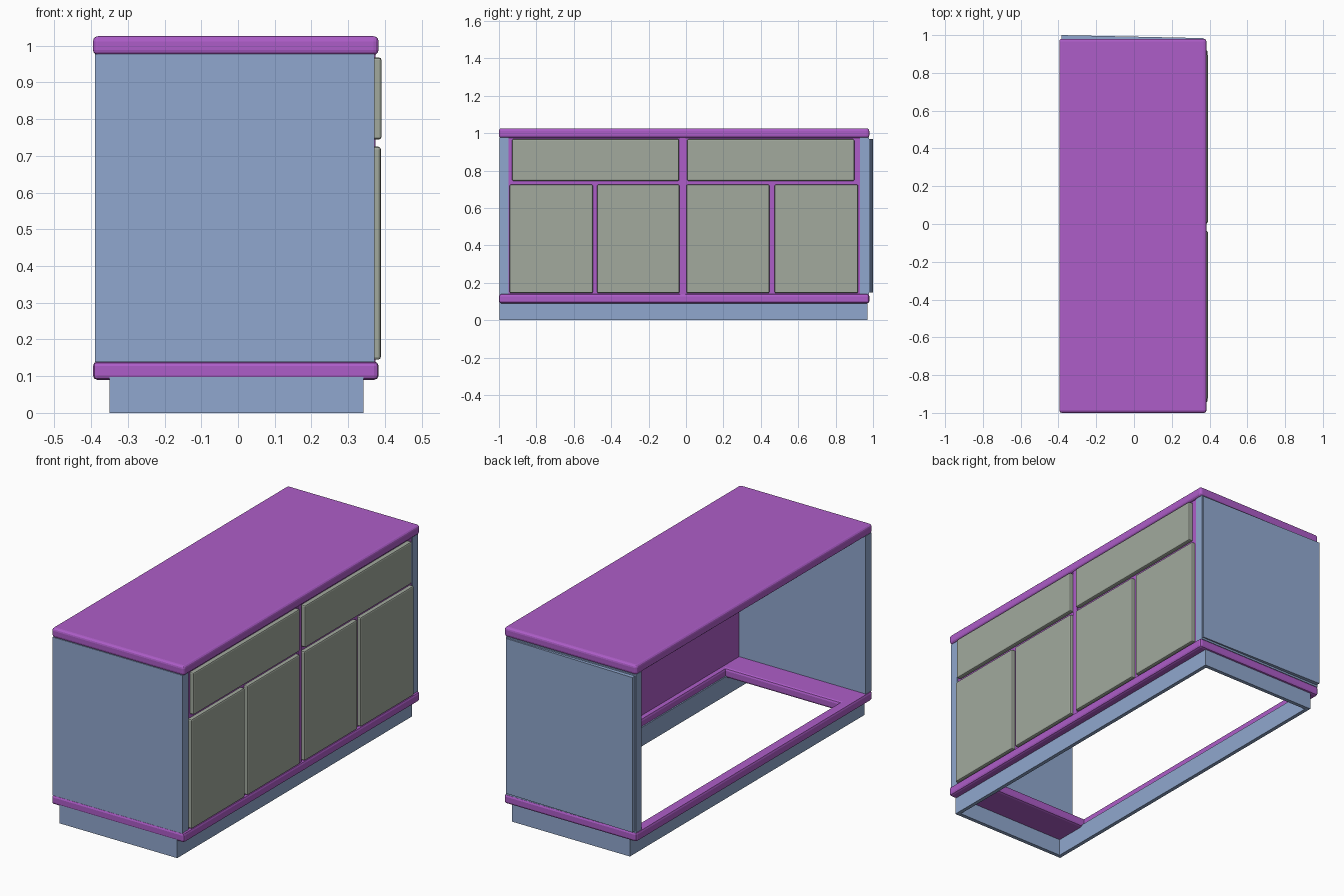
import bpy, bmesh

if "Cube" in bpy.data.objects:
    bpy.data.objects.remove(bpy.data.objects["Cube"])


def material(name, rgb):
    m = bpy.data.materials.new(name)
    m.diffuse_color = (*rgb, 1)
    m.use_nodes = True
    m.node_tree.nodes["Principled BSDF"].inputs["Base Color"].default_value = m.diffuse_color
    return m


PURPLE = material("purple", (0.42, 0.11, 0.58))
BLUE = material("blue", (0.28, 0.39, 0.62))
SAGE = material("sage", (0.36, 0.40, 0.34))


def box(name, x, y, z, mat, bevel=0.0, segments=2):
    bm = bmesh.new()
    bmesh.ops.create_cube(bm, size=1)
    for v in bm.verts:
        v.co = [r[0] if c < 0 else r[1] for c, r in zip(v.co, (x, y, z))]
    me = bpy.data.meshes.new(name)
    bm.to_mesh(me)
    bm.free()
    ob = bpy.data.objects.new(name, me)
    bpy.context.collection.objects.link(ob)
    me.materials.append(mat)
    if bevel:
        mod = ob.modifiers.new("rounded_edges", 'BEVEL')
        mod.width, mod.segments = bevel, segments
    return ob


def ring(name, x, y, z, mat, front, back, right, left, bevel=0.0):
    """Rectangular frame; widths are for the +x, -x, +y and -y bars."""
    box(name + "_front", (x[1] - front, x[1]), y, z, mat, bevel)
    box(name + "_back", (x[0], x[0] + back), y, z, mat, bevel)
    inner = (x[0] + 0.006, x[1] - 0.006)
    box(name + "_right", inner, (y[1] - right, y[1]), z, mat, bevel)
    box(name + "_left", inner, (y[0], y[0] + left), z, mat, bevel)


# plinth and the open bottom frame above it
ring("plinth", (-0.35, 0.342), (-0.998, 0.97), (0, 0.1), BLUE, 0.02, 0.02, 0.02, 0.02)
ring("base_frame", (-0.395, 0.383), (-1.0, 0.98), (0.09, 0.14), PURPLE,
     0.055, 0.055, 0.055, 0.2, 0.012)

# worktop
box("worktop", (-0.395, 0.383), (-1.0, 0.98), (0.975, 1.026), PURPLE, 0.014, 3)

# side panels, the far one with a slightly flared outer face
box("left_side", (-0.39, 0.372), (-0.998, -0.948), (0.138, 0.977), BLUE)
box("right_side", (-0.39, 0.372), (0.93, 0.978), (0.138, 0.977), BLUE)
skin = box("right_side_skin", (-0.385, 0.368), (0.97, 0.984), (0.148, 0.97), BLUE)
for v in skin.data.vertices:
    if v.co.x < 0 and v.co.y > 0.98:
        v.co.y = 1.0

# face frame behind the doors and drawers
box("face_frame", (0.352, 0.368), (-0.948, 0.93), (0.138, 0.977), PURPLE)
box("centre_stile", (0.345, 0.374), (-0.033, -0.003), (0.138, 0.977), PURPLE)

# doors and drawer fronts
doors = [(-0.943, -0.498), (-0.475, -0.035), (0.002, 0.446), (0.474, 0.92)]
for i, y in enumerate(doors):
    box(f"door_{i + 1}", (0.362, 0.389), y, (0.145, 0.725), SAGE, 0.007)
for i, y in enumerate([(-0.93, -0.037), (0.006, 0.9)]):
    box(f"drawer_front_{i + 1}", (0.362, 0.391), y, (0.745, 0.968), SAGE, 0.007)
